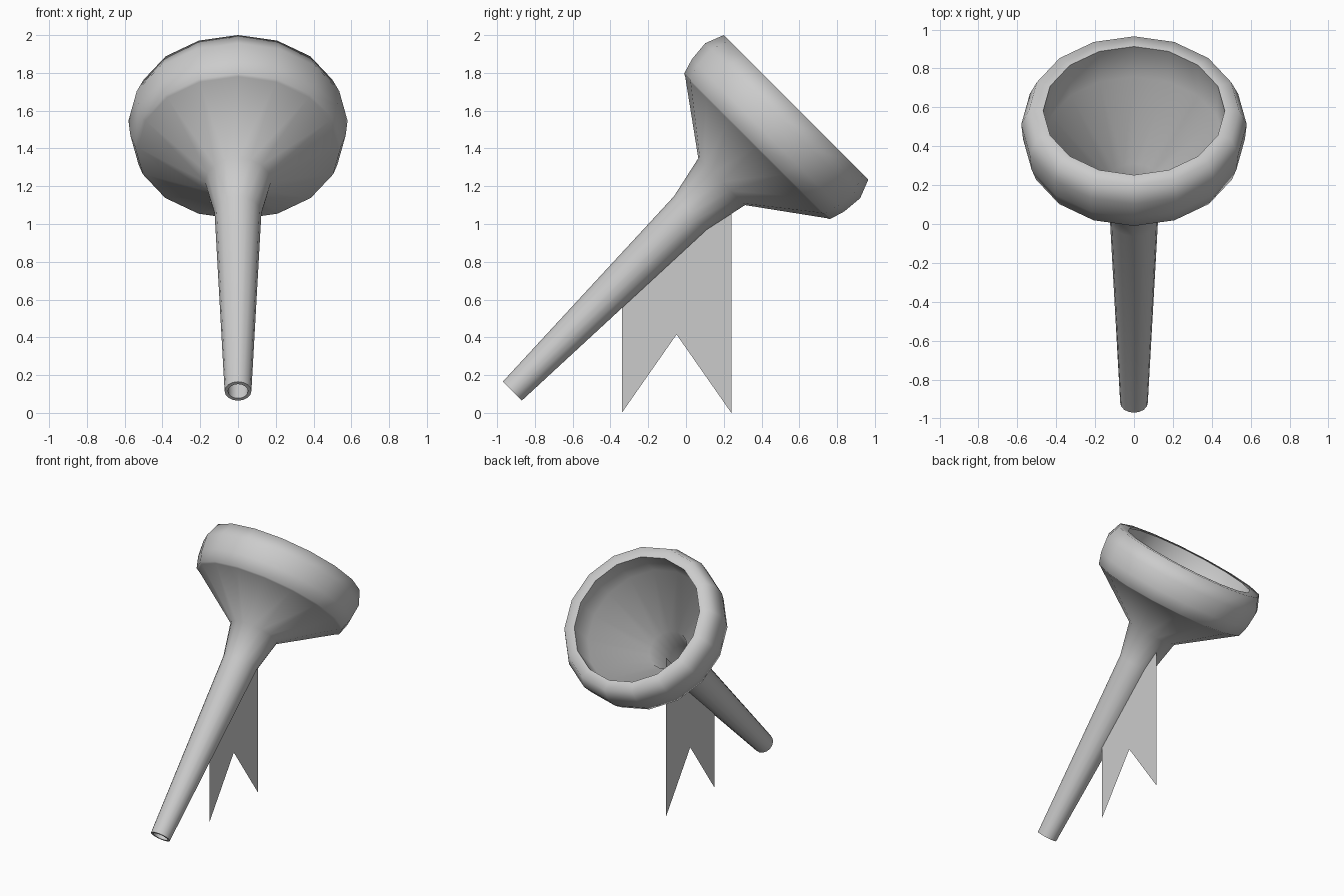
import bpy
from math import sin, cos, pi, radians

if "Cube" in bpy.data.objects:
    bpy.data.objects.remove(bpy.data.objects["Cube"])

SIDES = 16


def make_mesh(name, verts, faces):
    mesh = bpy.data.meshes.new(name)
    mesh.from_pydata(verts, [], faces)
    mesh.update()
    obj = bpy.data.objects.new(name, mesh)
    bpy.context.collection.objects.link(obj)
    return obj


def lathe(name, profile):
    """Revolve a closed (radius, height) loop about local z."""
    n = len(profile)
    verts = [(r * cos(2 * pi * i / SIDES), r * sin(2 * pi * i / SIDES), t)
             for i in range(SIDES) for r, t in profile]
    faces = []
    for i in range(SIDES):
        a, b = i * n, ((i + 1) % SIDES) * n
        for k in range(n):
            m = (k + 1) % n
            faces.append((a + k, b + k, b + m, a + m))
    return make_mesh(name, verts, faces)


# Hollow horn: outside from mouthpiece to rim, then back down the inside
horn = lathe("horn", [
    (0.071, 0.0), (0.124, 1.335), (0.175, 1.568), (0.53, 1.825),
    (0.545, 1.832), (0.570, 1.915), (0.580, 2.025), (0.541, 2.125),
    (0.467, 2.125), (0.462, 1.91), (0.14, 1.60), (0.10, 1.34), (0.053, 0.0),
])
horn.location = (0, -0.92, 0.115)
horn.rotation_euler = (radians(-45), 0, 0)
bpy.ops.object.select_all(action='DESELECT')
horn.select_set(True)
bpy.context.view_layer.objects.active = horn
bpy.ops.object.shade_smooth_by_angle(angle=radians(70))

# Swallow-tailed banner hanging from the tube
outline = [(-0.34, 0.0), (-0.05, 0.415), (0.24, 0.0), (0.24, 1.2),
           (-0.05, 0.91), (-0.34, 0.62)]
make_mesh("banner", [(0, y, z) for y, z in outline],
          [(0, 1, 4, 5), (1, 2, 3, 4)])
